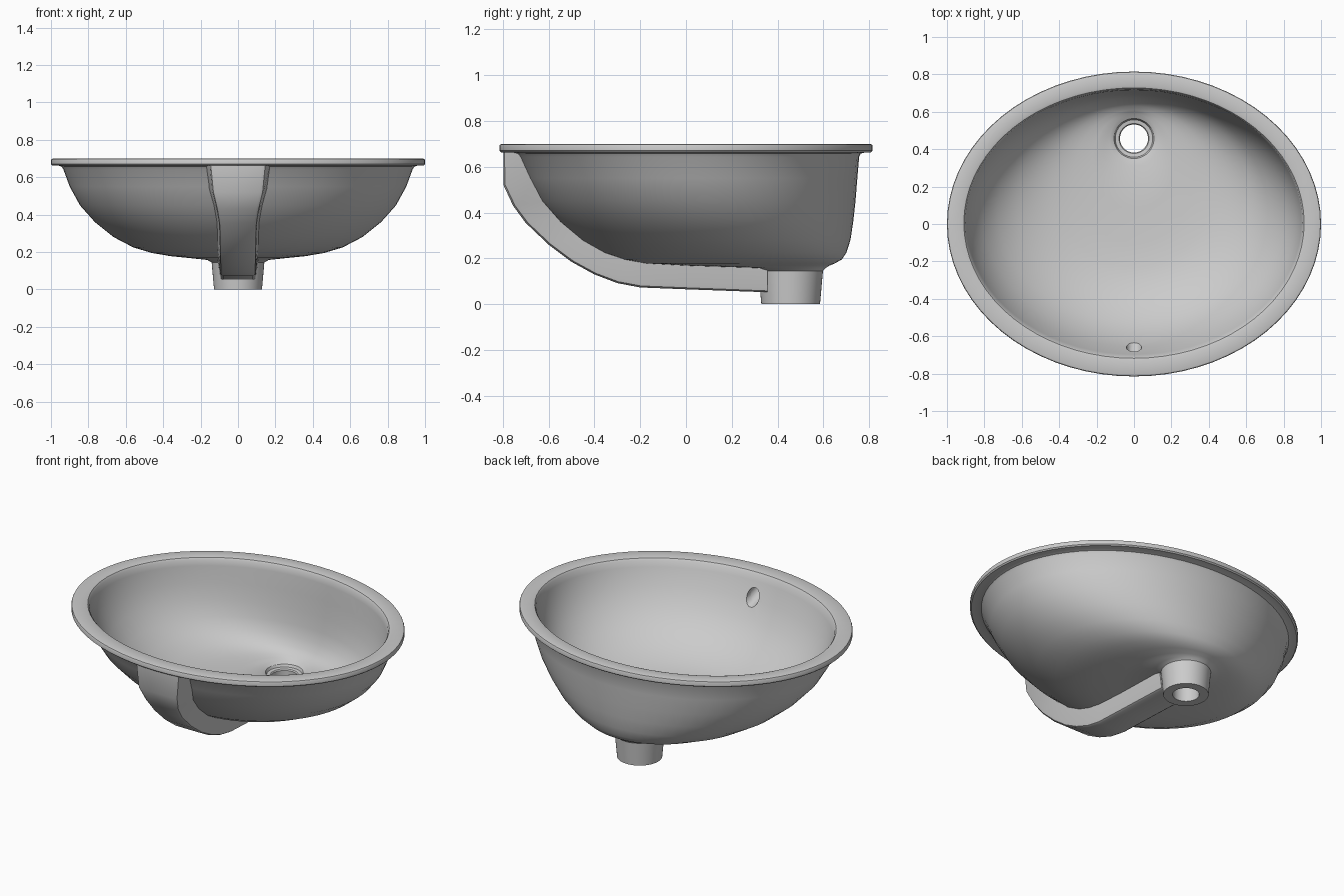
import bpy, bmesh, math

SEG = 72


def make_object(name, bm):
    bmesh.ops.recalc_face_normals(bm, faces=bm.faces)
    mesh = bpy.data.meshes.new(name)
    bm.to_mesh(mesh)
    bm.free()
    ob = bpy.data.objects.new(name, mesh)
    bpy.context.collection.objects.link(ob)
    return ob


def activate(ob):
    bpy.ops.object.select_all(action='DESELECT')
    ob.select_set(True)
    bpy.context.view_layer.objects.active = ob


def bridge(bm, a, b):
    n = len(a)
    for i in range(n):
        j = (i + 1) % n
        bm.faces.new((a[i], a[j], b[j], b[i]))


def circle(z, r, cy=0.457):
    return (z, r, cy - r, cy + r)


# Basin: closed skin of oval rings (z, half width, front y, back y)
inside = [
    circle(0.0, 0.075), circle(0.15, 0.075), circle(0.157, 0.08),
    circle(0.16, 0.1), circle(0.175, 0.107),
    (0.188, 0.13, 0.31, 0.59),
    (0.196, 0.22, 0.08, 0.60), (0.204, 0.32, -0.10, 0.61),
    (0.217, 0.42, -0.23, 0.63), (0.242, 0.52, -0.33, 0.65),
    (0.29, 0.63, -0.43, 0.675), (0.36, 0.73, -0.525, 0.69),
    (0.45, 0.81, -0.602, 0.70), (0.55, 0.865, -0.655, 0.71),
    (0.65, 0.895, -0.697, 0.716),
]
rim = [
    (0.685, 0.902, -0.709, 0.721), (0.696, 0.91, -0.718, 0.728),
    (0.70, 0.925, -0.733, 0.742), (0.70, 0.988, -0.803, 0.803),
    (0.697, 0.997, -0.812, 0.812), (0.69, 1.0, -0.815, 0.815),
    (0.67, 1.0, -0.815, 0.815), (0.663, 0.993, -0.807, 0.807),
    (0.662, 0.96, -0.765, 0.78), (0.657, 0.943, -0.745, 0.763),
    (0.643, 0.934, -0.734, 0.756),
]
outside = [
    (0.55, 0.90, -0.69, 0.748), (0.45, 0.845, -0.635, 0.74),
    (0.36, 0.765, -0.555, 0.73), (0.28, 0.665, -0.46, 0.718),
    (0.225, 0.56, -0.365, 0.70), (0.195, 0.46, -0.28, 0.68),
    (0.178, 0.36, -0.19, 0.65), (0.168, 0.26, -0.02, 0.625),
    (0.158, 0.165, 0.28, 0.61),
    circle(0.145, 0.141), circle(0.0, 0.128),
]
bm = bmesh.new()
rings = []
for z, rx, yf, yb in inside + rim + outside:
    cy, ry = (yf + yb) / 2, (yb - yf) / 2
    rings.append([bm.verts.new((rx * math.cos(2 * math.pi * i / SEG),
                                cy + ry * math.sin(2 * math.pi * i / SEG), z))
                  for i in range(SEG)])
for k in range(len(rings)):
    bridge(bm, rings[k], rings[(k + 1) % len(rings)])
basin = make_object("basin", bm)

# Overflow channel: (outer y, outer z, wall y, wall z, half width)
sections = [
    (-0.797, 0.668, -0.73, 0.668, 0.152), (-0.797, 0.52, -0.668, 0.54, 0.137),
    (-0.755, 0.43, -0.615, 0.45, 0.115), (-0.70, 0.355, -0.543, 0.37, 0.102),
    (-0.60, 0.26, -0.45, 0.295, 0.098), (-0.50, 0.185, -0.37, 0.245, 0.097),
    (-0.40, 0.13, -0.29, 0.212, 0.096), (-0.30, 0.092, -0.22, 0.195, 0.096),
    (-0.20, 0.073, -0.15, 0.187, 0.096), (0.0, 0.065, 0.0, 0.18, 0.096),
    (0.355, 0.052, 0.355, 0.155, 0.096),
]
bm = bmesh.new()
loops = []
for oy, oz, iy, iz, w in sections:
    # rounded outer corners, slight flare toward the bowl
    pts = [(1.13, 1.0), (1.0, 0.2), (0.96, 0.06), (0.84, 0.0)]
    pts += [(-a, t) for a, t in reversed(pts)]
    loops.append([bm.verts.new((a * w, oy + (iy - oy) * t, oz + (iz - oz) * t))
                  for a, t in pts])
for a, b in zip(loops, loops[1:]):
    bridge(bm, a, b)
bm.faces.new(loops[0])
bm.faces.new(loops[-1])
channel = make_object("overflow_channel", bm)

# Overflow hole through the front wall
bpy.ops.mesh.primitive_cylinder_add(vertices=24, radius=0.041, depth=0.16,
                                    location=(0, -0.68, 0.572),
                                    rotation=(math.radians(70), 0, 0))
cutter = bpy.context.object
cutter.name = "overflow_cutter"
cutter.hide_render = True
for ob in (basin, channel):
    activate(ob)
    mod = ob.modifiers.new("overflow_hole", 'BOOLEAN')
    mod.operation = 'DIFFERENCE'
    mod.solver = 'EXACT'
    mod.object = cutter
    bpy.ops.object.modifier_apply(modifier=mod.name)
    bpy.ops.object.shade_smooth_by_angle(angle=math.radians(32))
bpy.data.objects.remove(cutter, do_unlink=True)
